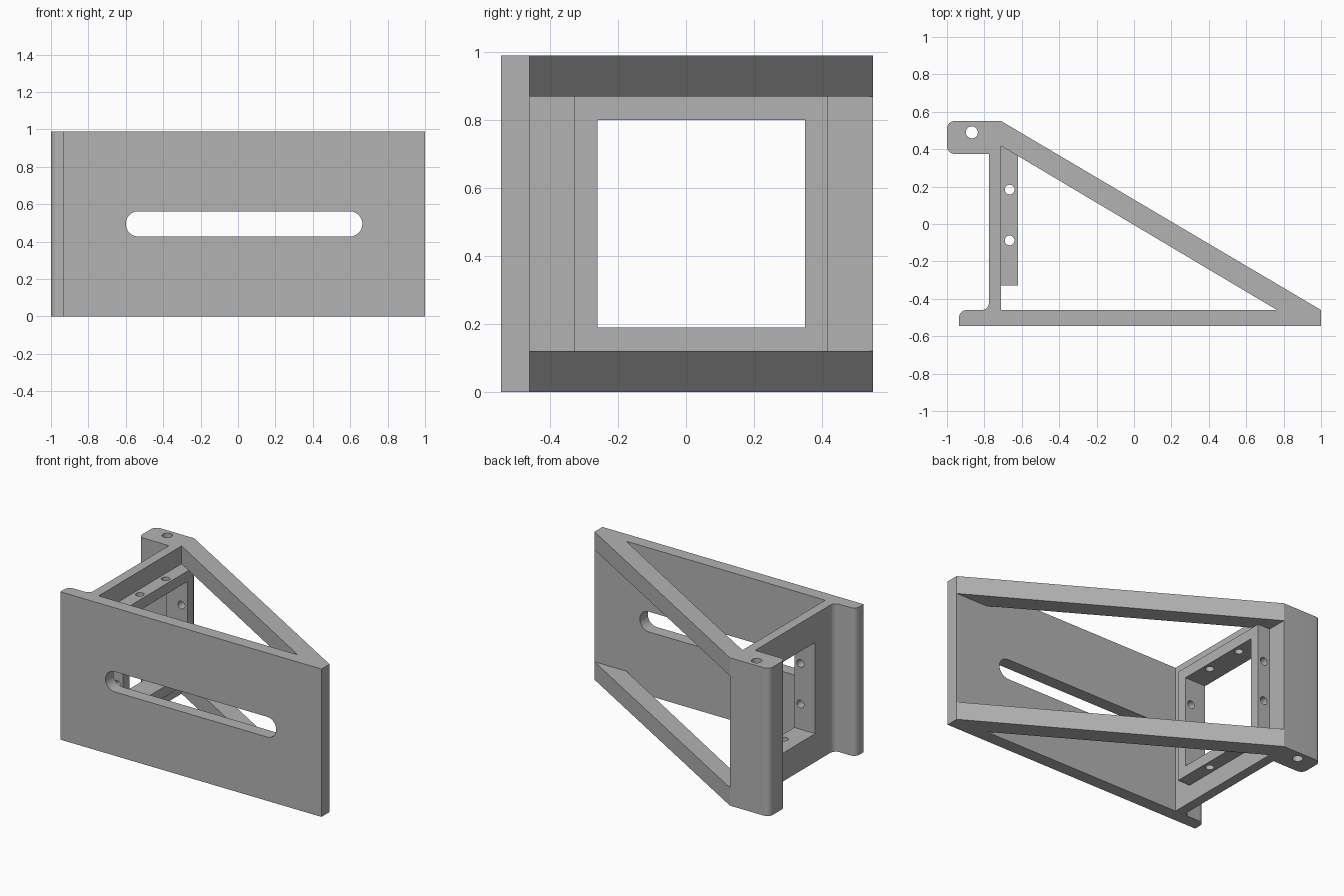
import bpy, bmesh, math
from mathutils import Vector, Matrix

if "Cube" in bpy.data.objects:
    bpy.data.objects.remove(bpy.data.objects["Cube"])

H = 0.99          # overall height
BAR = 0.12        # height of each diagonal brace
MID = H / 2

grey = bpy.data.materials.new("plain grey")
grey.diffuse_color = (0.45, 0.45, 0.45, 1)
grey.use_nodes = True
grey.node_tree.nodes["Principled BSDF"].inputs["Base Color"].default_value = grey.diffuse_color


def finish(name, bm):
    bmesh.ops.recalc_face_normals(bm, faces=bm.faces)
    mesh = bpy.data.meshes.new(name)
    bm.to_mesh(mesh)
    bm.free()
    mesh.materials.append(grey)
    obj = bpy.data.objects.new(name, mesh)
    bpy.context.collection.objects.link(obj)
    return obj


def rounded(points, steps=8):
    """Outline from (x, y, radius); a radius rounds a right-angled corner."""
    out = []
    for i, (x, y, r) in enumerate(points):
        p = Vector((x, y))
        if r == 0:
            out.append(p)
            continue
        u = (Vector(points[i - 1][:2]) - p).normalized()
        v = (Vector(points[(i + 1) % len(points)][:2]) - p).normalized()
        c = p + r * (u + v)
        for k in range(steps + 1):
            t = math.pi / 2 * k / steps
            out.append(c - r * (v * math.cos(t) + u * math.sin(t)))
    return out


def prism(name, outline, z0, z1, matrix=Matrix()):
    bm = bmesh.new()
    face = bm.faces.new([bm.verts.new((p[0], p[1], z0)) for p in outline])
    top = bmesh.ops.extrude_face_region(bm, geom=[face])["geom"]
    bmesh.ops.translate(bm, vec=(0, 0, z1 - z0),
                        verts=[g for g in top if isinstance(g, bmesh.types.BMVert)])
    bm.transform(matrix)
    return finish(name, bm)


def box(name, x0, x1, y0, y1, z0, z1):
    return prism(name, [(x0, y0), (x1, y0), (x1, y1), (x0, y1)], z0, z1)


def drill(center, radius, depth, axis):
    bm = bmesh.new()
    bmesh.ops.create_cone(bm, cap_ends=True, segments=32, radius1=radius,
                          radius2=radius, depth=depth)
    if axis == "Y":
        bm.transform(Matrix.Rotation(math.pi / 2, 4, "X"))
    bm.transform(Matrix.Translation(center))
    return finish("drill_cutter", bm)


def cut(obj, cutters):
    bpy.context.view_layer.objects.active = obj
    for c in cutters:
        mod = obj.modifiers.new("cut", "BOOLEAN")
        mod.operation, mod.solver, mod.object = "DIFFERENCE", "EXACT", c
        bpy.ops.object.modifier_apply(modifier=mod.name)
        bpy.data.objects.remove(c, do_unlink=True)


def window():
    return box("window_cutter", -0.9, -0.5, -0.26, 0.35, 0.19, 0.80)


# Front plate, side wall and rear lug as one extruded section
R = 0.04
bracket = prism("bracket_body", rounded([
    (-0.935, -0.545, 0), (1, -0.545, 0), (1, -0.46, 0), (-0.71, -0.46, 0),
    (-0.71, 0.55, 0), (-1, 0.55, R), (-1, 0.375, R), (-0.775, 0.375, 0),
    (-0.775, -0.46, R), (-0.935, -0.46, R)]), 0, H)

# Long slot in the front plate, window in the wall, bolt hole in the lug
S = 0.0675
slot = prism("slot_cutter", rounded([
    (-0.6, MID - S, S), (0.665, MID - S, S), (0.665, MID + S, S), (-0.6, MID + S, S)]),
    0.3, 0.7, Matrix.Rotation(math.pi / 2, 4, "X"))
cut(bracket, [slot, window(), drill((-0.867, 0.49, MID), 0.032, 2, "Z")])

# Diagonal braces at the bottom and top
for name, z in (("lower_brace", 0), ("upper_brace", H - BAR)):
    prism(name, [(-0.71, 0.55), (-0.71, 0.417), (0.765, -0.46), (1, -0.46)], z, z + BAR)

# Square collar around the window, drilled on all four sides
collar = box("window_collar", -0.71, -0.62, -0.33, 0.417, BAR, H - BAR)
cut(collar, [window()]
    + [drill((-0.665, 0.048 + s * 0.136, MID), 0.026, 2, "Z") for s in (-1, 1)]
    + [drill((-0.665, 0, MID + s * 0.136), 0.026, 2, "Y") for s in (-1, 1)])

# Smooth the rounded corners and bores, keep the edges sharp
for obj in bpy.context.collection.objects:
    obj.select_set(True)
bpy.context.view_layer.objects.active = bracket
bpy.ops.object.shade_smooth_by_angle(angle=math.radians(30))
